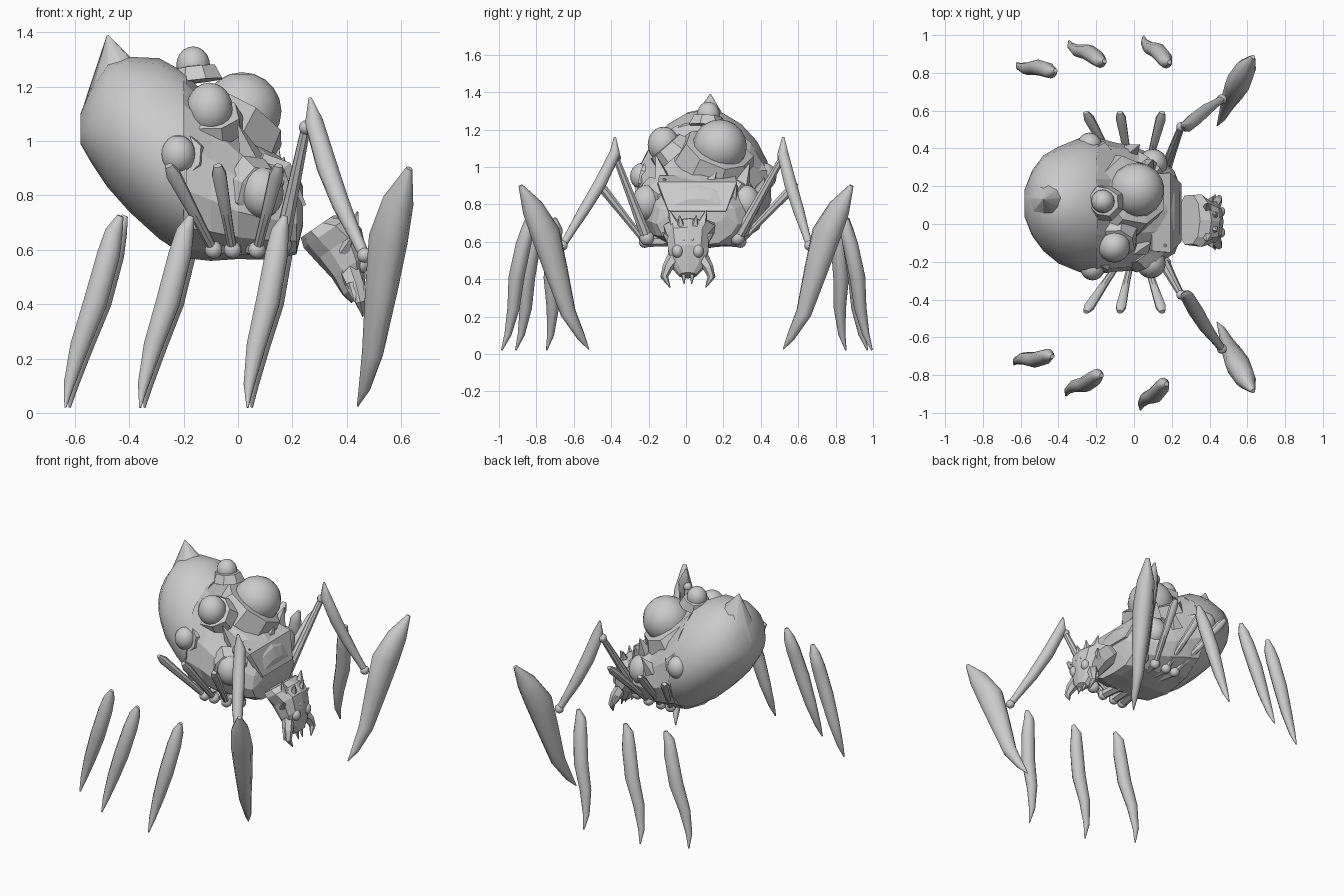
import bpy, bmesh, math, random
from mathutils import Vector as V

if "Cube" in bpy.data.objects:
    bpy.data.objects.remove(bpy.data.objects["Cube"])

random.seed(4)


def finish(bm, name, angle=None):
    bmesh.ops.recalc_face_normals(bm, faces=bm.faces[:])
    me = bpy.data.meshes.new(name)
    bm.to_mesh(me)
    bm.free()
    ob = bpy.data.objects.new(name, me)
    bpy.context.collection.objects.link(ob)
    if angle:
        bpy.ops.object.select_all(action='DESELECT')
        ob.select_set(True)
        bpy.context.view_layer.objects.active = ob
        bpy.ops.object.shade_smooth_by_angle(angle=math.radians(angle))
    return ob


def loft(name, rings, sides=8, hint=(0, 1, 0), axis=None, power=1.0, jitter=0.0, angle=None, taper=0.0):
    """Skin elliptical rings given as (centre, half width along hint, half depth)."""
    bm = bmesh.new()
    pts = [V(r[0]) for r in rings]
    loops = []
    for i, (c, a, b) in enumerate(rings):
        t = V(axis) if axis else pts[min(i + 1, len(pts) - 1)] - pts[max(i - 1, 0)]
        t.normalize()
        h = V(hint)
        s = (h - t * h.dot(t)).normalized()
        u = s.cross(t)
        loop = []
        for k in range(sides):
            w = 2 * math.pi * (k + 0.5) / sides
            co, si = math.cos(w), math.sin(w)
            co = math.copysign(abs(co) ** power, co)
            si = math.copysign(abs(si) ** power, si)
            f = 1 + random.uniform(-jitter, jitter)
            loop.append(bm.verts.new(V(c) + s * a * co * f * (1 + taper * si) + u * b * si * f))
        loops.append(loop)
    for p, q in zip(loops, loops[1:]):
        for k in range(sides):
            bm.faces.new((p[k], p[(k + 1) % sides], q[(k + 1) % sides], q[k]))
    bm.faces.new(loops[0])
    bm.faces.new(loops[-1])
    return finish(bm, name, angle)


def ball(name, c, r, stretch=1.0, seg=14):
    bm = bmesh.new()
    bmesh.ops.create_uvsphere(bm, u_segments=seg, v_segments=seg // 2 + 2, radius=r)
    for v in bm.verts:
        v.co.z *= stretch
        v.co += V(c)
    return finish(bm, name, 40)


def spike(name, base, tip, r, sides=5, angle=None):
    return loft(name, [(base, r, r), (tip, 0.003, 0.003)], sides, hint=(0.3, 1, 0.2), angle=angle)


# Bulbous abdomen, smooth at the back: x, y centre, bottom, top, half width
sec = [(-.58, .11, .99, 1.1, .07), (-.54, .11, .92, 1.2, .17), (-.48, .11, .83, 1.29, .25),
       (-.40, .10, .74, 1.31, .305), (-.29, .10, .64, 1.305, .35), (-.19, .09, .575, 1.25, .36)]
loft("abdomen", [((x, y, (b + t) / 2), w, (t - b) / 2) for x, y, b, t, w in sec],
     18, axis=(1, 0, 0), angle=45, taper=.16)

# Faceted thorax, sloping down to the front
sec = [(-.20, .09, .57, 1.25, .36), (-.10, .09, .565, 1.15, .345), (0, .08, .565, 1.04, .32),
       (.09, .08, .565, .98, .29), (.17, .07, .57, .93, .255), (.215, .06, .58, .89, .21),
       (.24, .06, .69, .83, .15)]
loft("thorax", [((x, y, (b + t) / 2), w, (t - b) / 2) for x, y, b, t, w in sec],
     14, axis=(1, 0, 0), power=.9, jitter=.025, taper=.14)

# Rear point and torn edges of the shell
spike("rear_point", (-.42, .12, 1.14), (-.48, .13, 1.39), .165, 9, 50)
for base, tip in [((.08, .30, .91), (.10, .34, 1.02)), ((.13, .12, .9), (.15, .16, .97)),
                  ((.13, -.08, .86), (.17, -.12, .94)), ((.05, -.12, .93), (.0, -.16, 1.06)),
                  ((-.02, .38, .85), (.03, .42, .94)), ((.15, .24, .84), (.19, .27, .92))]:
    spike("shell_shard", base, tip, .05, 4)
loft("shell_fold", [((.09, .06, .94), .25, .02), ((.18, .06, .91), .26, .02),
                    ((.235, .06, .76), .19, .02)], 4, power=.6)

# Egg sacs bursting through the shell, each with a ragged collar
eggs = [((.015, .18, 1.11), .145, .99), ((-.105, -.12, 1.12), .085, 1.12), ((-.165, .12, 1.28), .062, 1.1),
        ((-.22, -.235, .95), .064, 1.12), ((.09, -.21, .81), .078, 1.2),
        ((-.235, .42, .95), .064, 1.12), ((.1, .32, .81), .078, 1.2)]
core = V((-.12, .09, .88))
for c, r, st in eggs:
    ball("egg_sac", c, r, st, 16)
    d = (V(c) - core).normalized()
    c = V(c)
    hint = (0, 0, 1) if abs(d.z) < .8 else (1, 0, 0)
    loft("egg_collar", [(c - d * r * 1.0, r * 1.6, r * 1.6), (c - d * r * .15, r * 1.28, r * 1.28),
                        (c - d * r * .1, r * .9, r * .9)], 8, hint=hint, jitter=.1)

# Head, tilted downwards, hanging just clear of the thorax
loft("head", [((.29, .02, .685), .135, .07), ((.325, .02, .665), .14, .10), ((.37, .01, .62), .115, .105),
              ((.41, .01, .54), .11, .08), ((.425, .01, .46), .085, .05), ((.44, .01, .42), .045, .028)],
     10, axis=(.55, 0, -.8), power=.8, jitter=.05)
for s in (-1, 1):
    def side(x, y, z):
        return (x, .01 + s * y, z)
    ball("eye", side(.455, .055, .55), .03, 1.2, 10)
    ball("small_eye", side(.455, .022, .61), .014, 1, 8)
    spike("brow_horn", side(.39, .07, .68), side(.385, .10, .77), .035)
    spike("crown_horn", side(.42, .035, .67), side(.44, .045, .74), .028)
    spike("cheek_spine", side(.39, .09, .6), side(.42, .135, .65), .03)
    loft("fang", [(side(.41, .07, .52), .04, .04), (side(.435, .11, .46), .034, .028),
                  (side(.45, .125, .41), .02, .02), (side(.46, .095, .355), .003, .003)], 6, hint=(1, 0, 0))
    spike("outer_tooth", side(.42, .11, .47), side(.43, .145, .41), .026)
    spike("inner_tooth", side(.43, .025, .45), side(.45, .02, .375), .02)

# Legs: both sides share one layout, with differing spread at the knees
for s, root_y, stub_y, knee_y in ((-1, -.22, -.465, -.375), (1, .29, .59, .515)):
    # Front leg
    hip, knee, ankle = V((.16, root_y * .95, .62)), V((.25, knee_y, 1.05)), V((.465, s * .66, .58))
    ball("front_hip", hip, .04, 1, 10)
    loft("front_thigh", [(hip, .032, .032), (hip.lerp(knee, .5), .024, .024), (knee, .018, .018)],
         8, hint=(1, 0, 0), angle=40)
    ball("front_knee", knee, .027, 1, 10)
    top = knee + V((.015, s * .005, .11))
    loft("front_shin", [(top, .006, .006), (knee.lerp(ankle, .02) + V((.025, 0, .03)), .036, .032),
                        (knee.lerp(ankle, .3) + V((.012, 0, 0)), .04, .036),
                        (knee.lerp(ankle, .6), .034, .032), (knee.lerp(ankle, .85), .024, .023),
                        (ankle, .02, .02)], 8, hint=(1, 0, 0), angle=60)
    ball("front_ankle", ankle, .028, 1, 10)
    blade = [(.63, .885, .90, .012, .012), (.59, .82, .78, .062, .055), (.553, .75, .64, .085, .066),
             (.527, .695, .45, .068, .055), (.495, .63, .22, .045, .036), (.465, .56, .09, .024, .02),
             (.44, .52, .025, .003, .003)]
    loft("front_blade", [((x, s * y, z), a, b) for x, y, z, a, b in blade], 10,
         hint=(.55, s * .8, 0), angle=60)

    # Three rear legs: short upper stub and separate lower blade
    for rx, sx, tx, ty, bx, by, shift in ((-.09, -.255, -.44, .745, -.635, .80, .055),
                                          (-.02, -.075, -.18, .82, -.36, .94, .03),
                                          (.07, .15, .165, .84, .035, .99, .005)):
        root, end = V((rx, root_y, .60)), V((sx, stub_y, .91))
        ball("rear_hip", root, .033, 1, 10)
        spoke = V((rx * .5, .05, .61))
        loft("rear_hip_joint", [(spoke, .04, .03), (root, .028, .028)], 6, hint=(1, 0, 0))
        loft("rear_stub", [(root, .017, .017), (root.lerp(end, .3), .019, .019),
                           (root.lerp(end, .9), .028, .026), (end, .016, .012)], 8, hint=(1, 0, 0), angle=40)
        dx = .008 + s * .008
        p, q = V((tx + dx, s * ty + shift, .725)), V((bx + dx, s * by + shift, .02))
        prof = [(0, .012, .012, .008), (.08, .034, .034, .0), (.2, .044, .041, .003), (.45, .046, .042, .003),
                (.68, .037, .033, -.01), (.88, .021, .019, -.01), (1, .004, .004, 0)]
        loft("rear_blade", [(p.lerp(q, t) + V((o, s * o * 1.5, 0)), a, b) for t, a, b, o in prof],
             10, hint=(1, 0, 0), angle=60)
